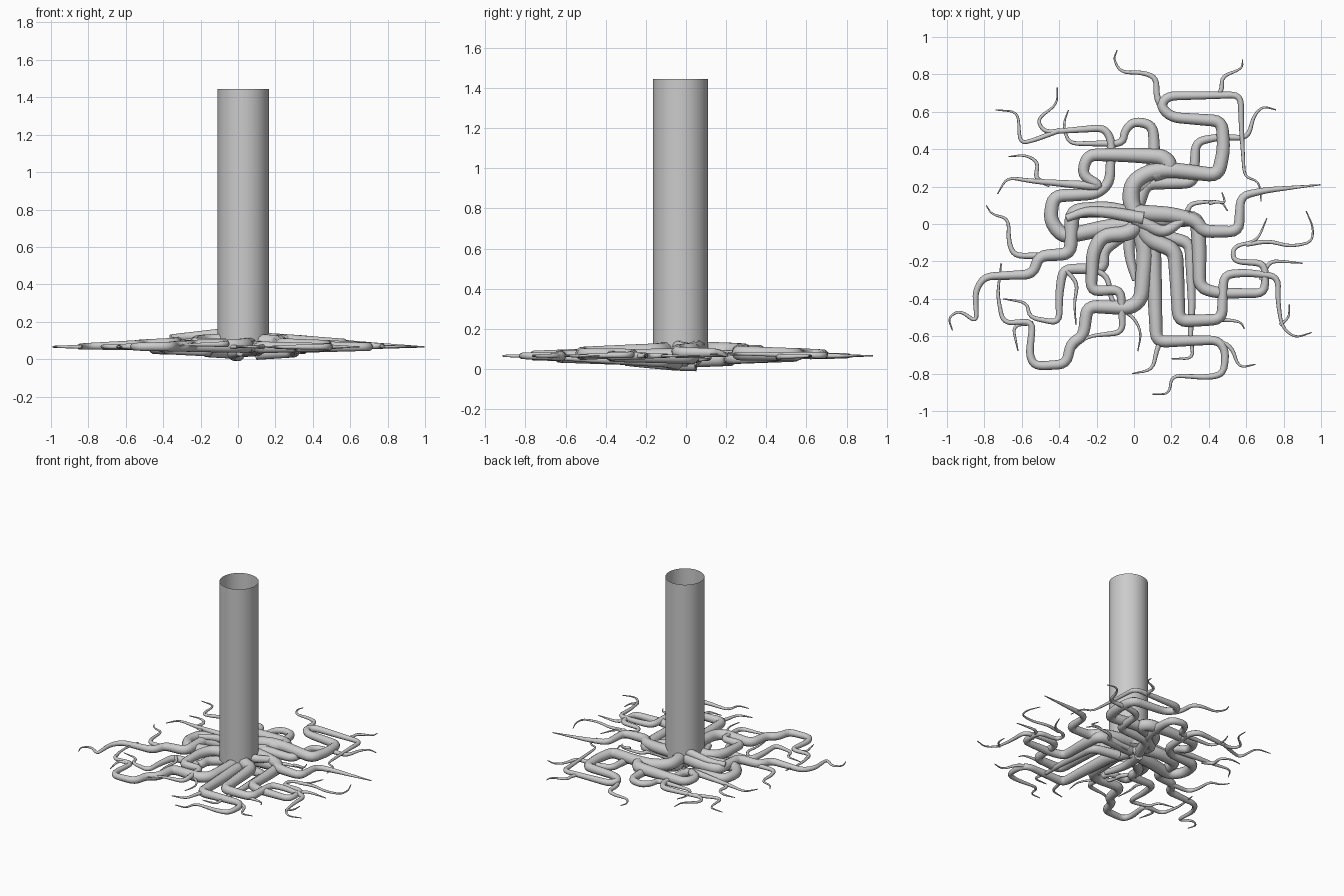
import bpy, bmesh
from math import hypot
from mathutils import Vector


def fillet(pts, size=0.05):
    """Round each corner of a polyline with a short quadratic bend."""
    p = [Vector(q) for q in pts]
    out = [p[0]]
    for a, b, c in zip(p, p[1:], p[2:]):
        s = b + (a - b).normalized() * min(size, (a - b).length * 0.45)
        e = b + (c - b).normalized() * min(size, (c - b).length * 0.45)
        for i in range(5):
            t = i / 4
            out.append(s * (1 - t) ** 2 + b * 2 * t * (1 - t) + e * t * t)
    out.append(p[-1])
    return out


def root(name, r0, lift, *pts, r1=0.003):
    """Tapered tube lying near the ground, lifted most near the centre."""
    path = fillet(pts)
    dist = [0]
    for a, b in zip(path, path[1:]):
        dist.append(dist[-1] + (b - a).length)
    cu = bpy.data.curves.new(name, 'CURVE')
    cu.dimensions = '3D'
    cu.twist_mode = 'Z_UP'
    cu.bevel_depth = 1
    cu.bevel_resolution = 3
    cu.use_fill_caps = True
    sp = cu.splines.new('POLY')
    sp.points.add(len(path) - 1)
    for q, v, d in zip(sp.points, path, dist):
        far = max(0, 1 - hypot(v.x, v.y) / 0.95)
        q.co = (v.x, v.y, 0.066 + lift * far, 1)
        q.radius = r1 + (r0 - r1) * (1 - (d / dist[-1]) ** 1.3)
    ob = bpy.data.objects.new(name, cu)
    bpy.context.collection.objects.link(ob)


# Trunk: open tube
bm = bmesh.new()
bmesh.ops.create_cone(bm, cap_ends=False, segments=48, radius1=0.137, radius2=0.137, depth=1.375)
bmesh.ops.translate(bm, verts=bm.verts, vec=(0.028, -0.027, 0.7575))
for f in bm.faces:
    f.smooth = True
me = bpy.data.meshes.new("trunk")
bm.to_mesh(me)
bpy.context.collection.objects.link(bpy.data.objects.new("trunk", me))

# Back right roots
root("back_right_root", .046, .03, (.02, .02), (-.02, .12), (-.01, .22), (.08, .28), (.2, .29), (.45, .26), (.48, .4),
     (.47, .55), (.2, .57), (.14, .63), (.18, .685), (.57, .69), (.575, .5), (.59, .25), (.67, .23), (.68, .12))
root("back_right_twig", .013, 0, (.45, .69), (.47, .72), (.47, .79), (.58, .83), (.58, .88))
root("back_twig", .018, 0, (.15, .62), (.12, .68), (.12, .78), (.05, .81), (-.07, .81), (-.11, .88), (-.09, .93))
root("back_right_low_root", .04, -.02, (0, .05), (.06, .22), (.32, .22), (.33, .44), (.45, .465), (.61, .46),
     (.64, .58), (.69, .63), (.76, .61))

# Right roots
root("right_root", .046, .04, (0, .06), (.2, .05), (.33, .02), (.37, -.04), (.56, -.04), (.57, .15), (.7, .18), (.997, .21))
root("right_inner_twig", .02, -.02, (.1, .05), (.28, .05), (.3, .11), (.4, .12), (.47, .12), (.5, .07))
root("right_inner_twig_tip", .01, 0, (.4, .11), (.44, .12), (.49, .11), (.47, .17))
root("right_front_root", .046, .0, (.05, .02), (.34, .03), (.35, -.15), (.35, -.34), (.45, -.37), (.7, -.37),
     (.7, -.21), (.53, -.2), (.53, -.12), (.66, -.09), (.71, .03))
root("right_twig", .012, 0, (.6, -.11), (.72, -.09), (.83, -.12), (.95, -.1), (.96, -.02), (.92, .07))
root("right_short_twig", .014, 0, (.68, -.3), (.72, -.2), (.8, -.2), (.9, -.21))

# Front right roots
root("front_right_root", .046, .03, (.03, .05), (.07, -.08), (.22, -.14), (.23, -.3), (.24, -.52), (.47, -.51),
     (.48, -.27), (.6, -.26), (.77, -.28), (.77, -.42), (.79, -.55), (.86, -.61), (.95, -.58))
root("front_right_twig", .008, 0, (.78, -.54), (.83, -.5), (.83, -.43))
root("front_right_stub", .02, -.01, (.28, -.52), (.45, -.51), (.57, -.52), (.59, -.56))
root("front_root", .046, -.01, (.04, 0), (.1, -.12), (.11, -.35), (.12, -.63), (.45, -.62), (.49, -.68),
     (.48, -.8), (.4, -.82), (.2, -.81), (.19, -.91), (.1, -.91))
root("front_twig", .014, 0, (.14, -.63), (.12, -.68), (.1, -.78), (-.01, -.8))
root("front_right_outer_twig", .014, 0, (.42, -.62), (.52, -.65), (.56, -.77), (.65, -.75))
root("front_straight_root", .036, -.04, (.1, -.05), (.3, -.1), (.31, -.45), (.3, -.6), (.32, -.72), (.2, -.72))

# Front left roots
root("front_left_root", .046, .01, (.02, .03), (.06, -.15), (.04, -.4), (-.02, -.45), (-.25, -.44), (-.27, -.6),
     (-.34, -.64), (-.36, -.75), (-.53, -.76), (-.56, -.7), (-.54, -.52), (-.7, -.53), (-.73, -.38), (-.71, -.21), r1=.004)
root("front_left_twig", .012, 0, (-.54, -.53), (-.65, -.54), (-.62, -.68))
root("front_left_inner_root", .044, .035, (.03, .02), (-.02, -.05), (-.17, -.06), (-.22, -.15), (-.23, -.36), (-.07, -.35),
     (-.06, -.58), (-.25, -.6), (-.33, -.68))
root("front_stub_root", .036, -.045, (0, .05), (-.03, -.1), (-.02, -.2), (.01, -.3), r1=.02)
root("front_left_low_root", .036, -.03, (-.05, -.05), (-.17, -.14), (-.16, -.24), (-.38, -.24), (-.4, -.37), (-.4, -.53),
     (-.56, -.5), (-.57, -.42), (-.7, -.4))
root("front_left_hook_twig", .012, 0, (-.36, -.25), (-.3, -.32), (-.32, -.42), (-.31, -.54))
root("front_inner_twig", .016, 0, (-.22, -.24), (-.14, -.28), (-.12, -.42), (.0, -.5), (.04, -.58), (.02, -.68))

# Left roots
root("left_root", .046, .025, (.03, .04), (-.15, .08), (-.33, .07), (-.34, -.16), (-.51, -.17), (-.54, -.27), (-.8, -.28),
     (-.85, -.36), (-.84, -.53), (-.93, -.46), (-.995, -.5), (-.97, -.57))
root("left_twig", .018, 0, (-.48, -.17), (-.64, -.17), (-.67, -.1), (-.67, .03), (-.76, .05), (-.79, .1))
root("back_left_root", .046, -.005, (.03, .0), (-.15, -.02), (-.38, -.07), (-.45, .02), (-.43, .15), (-.2, .16), (-.13, .22),
     (-.12, .45), (-.16, .515), (-.48, .49), (-.52, .56), (-.41, .64), (-.41, .73))
root("back_left_twig", .014, 0, (-.4, .5), (-.53, .45), (-.61, .43), (-.62, .6), (-.74, .61))

# Back roots
root("back_loop_root", .046, .02, (.1, .27), (.2, .3), (.16, .36), (-.05, .37), (-.25, .37), (-.28, .26), (-.17, .2),
     (-.3, .21), (-.55, .23), (-.68, .25), (-.73, .16))
root("left_back_twig", .014, 0, (-.45, .21), (-.53, .24), (-.51, .33), (-.58, .37), (-.67, .36))
root("back_root", .04, -.01, (.03, .04), (-.04, .15), (.09, .24), (.11, .4), (.1, .53), (0, .55), (-.05, .5), (-.06, .43),
     (-.35, .43), (-.38, .53), (-.35, .61))

# Raised centre bends
root("crown_left", .036, .075, (.05, .03), (-.12, .06), (-.26, .07), (-.36, .03), r1=.02)
root("crown_right", .038, .055, (0, .03), (.16, -.05), (.3, .05), r1=.02)
